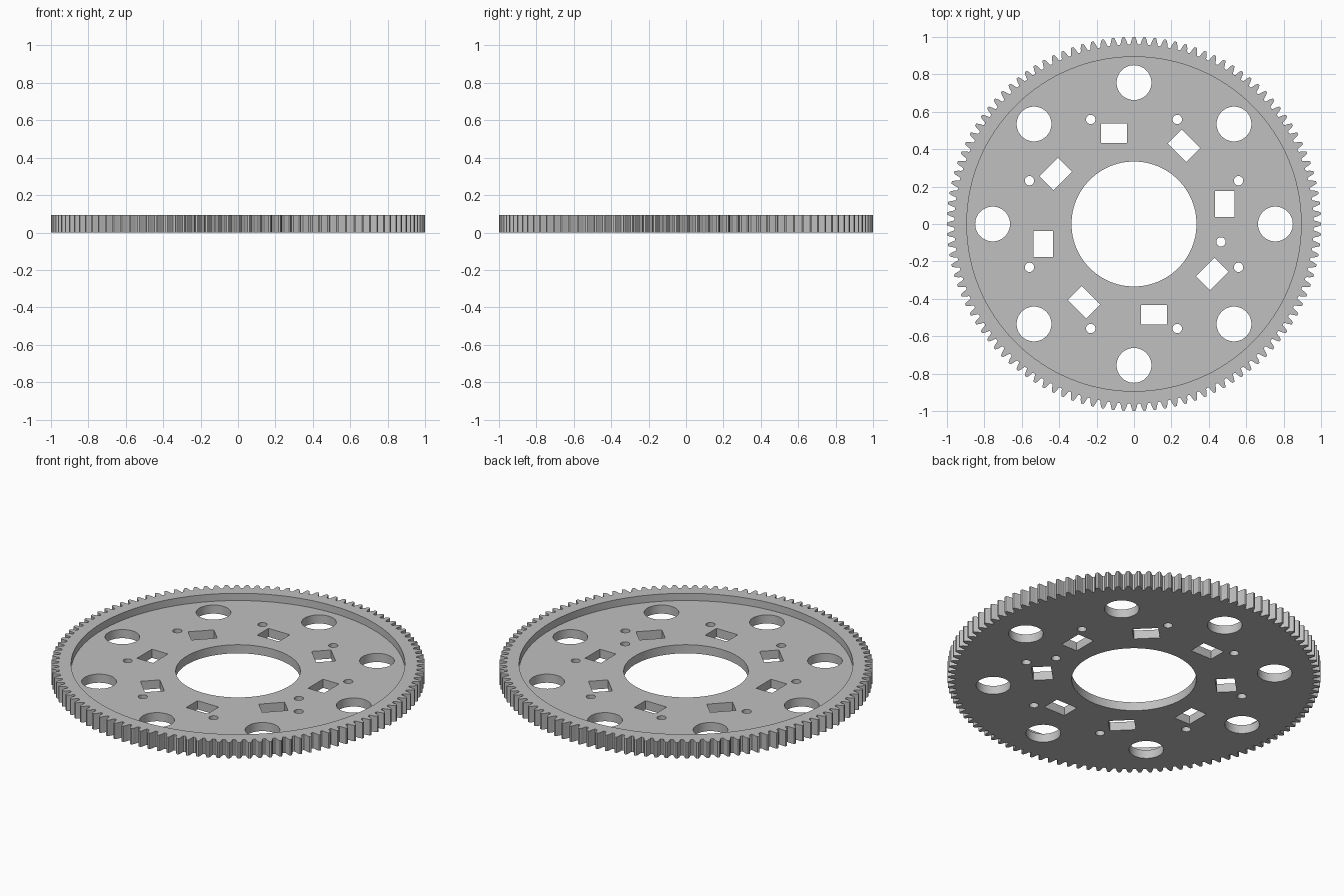
import bpy, bmesh
from math import sin, cos, pi, radians
from mathutils import Matrix, Vector

if "Cube" in bpy.data.objects:
    bpy.data.objects.remove(bpy.data.objects["Cube"])

HEIGHT, PLATE = 0.094, 0.051   # rim height, web thickness
TEETH = 112


def circle(r, n, cx=0.0, cy=0.0):
    return [(cx + r * cos(2 * pi * i / n), cy + r * sin(2 * pi * i / n)) for i in range(n)]


def prisms(name, outlines, z0, z1):
    """One object holding a closed upright prism per outline."""
    bm = bmesh.new()
    for pts in outlines:
        low = [bm.verts.new((x, y, z0)) for x, y in pts]
        high = [bm.verts.new((x, y, z1)) for x, y in pts]
        bm.faces.new(low[::-1])
        bm.faces.new(high)
        n = len(pts)
        for i in range(n):
            j = (i + 1) % n
            bm.faces.new((low[i], low[j], high[j], high[i]))
    mesh = bpy.data.meshes.new(name)
    bm.to_mesh(mesh)
    bm.free()
    obj = bpy.data.objects.new(name, mesh)
    bpy.context.collection.objects.link(obj)
    return obj


def cut(target, cutter):
    mod = target.modifiers.new("cut", 'BOOLEAN')
    mod.operation = 'DIFFERENCE'
    mod.solver = 'EXACT'
    mod.object = cutter
    bpy.context.view_layer.objects.active = target
    bpy.ops.object.modifier_apply(modifier=mod.name)
    bpy.data.objects.remove(cutter)


# Toothed blank: one tooth flank, mirrored and repeated
flank = [(-0.40, 0.960), (-0.33, 0.965), (-0.25, 0.982), (-0.13, 0.998), (-0.09, 1.0)]
tooth = flank + [(-a, r) for a, r in reversed(flank)]
outline = []
for k in range(TEETH):
    for a, r in tooth:
        t = 2 * pi * (k + a) / TEETH
        outline.append((r * cos(t), r * sin(t)))
gear = prisms("ring_gear", [outline], 0, HEIGHT)

# Shallow recess inside the rim
cut(gear, prisms("recess_cutter", [circle(0.894, 128)], PLATE, 0.3))

# Through holes: bore, eight round windows, bolt holes and rectangular slots
holes = [circle(0.334, 96), circle(0.025, 24, 0.465, -0.096)]
for k in range(8):
    a = radians(45 * k)
    holes.append(circle(0.093, 48, 0.756 * cos(a), 0.756 * sin(a)))
    b = a + radians(22.5)
    holes.append(circle(0.025, 24, 0.605 * cos(b), 0.605 * sin(b)))
    turn = Matrix.Rotation(a, 2)
    slot = [(-0.177, 0.432), (-0.037, 0.432), (-0.037, 0.537), (-0.177, 0.537)]
    holes.append([tuple(turn @ Vector(p)) for p in slot])
cut(gear, prisms("hole_cutter", holes, -0.1, 0.3))

# Single grey material, smooth bores with sharp edges
grey = bpy.data.materials.new("grey")
grey.diffuse_color = (0.53, 0.53, 0.53, 1)
grey.use_nodes = True
grey.node_tree.nodes["Principled BSDF"].inputs["Base Color"].default_value = grey.diffuse_color
gear.data.materials.clear()
gear.data.materials.append(grey)
bpy.ops.object.select_all(action='DESELECT')
gear.select_set(True)
bpy.context.view_layer.objects.active = gear
bpy.ops.object.shade_smooth_by_angle(angle=radians(25))
